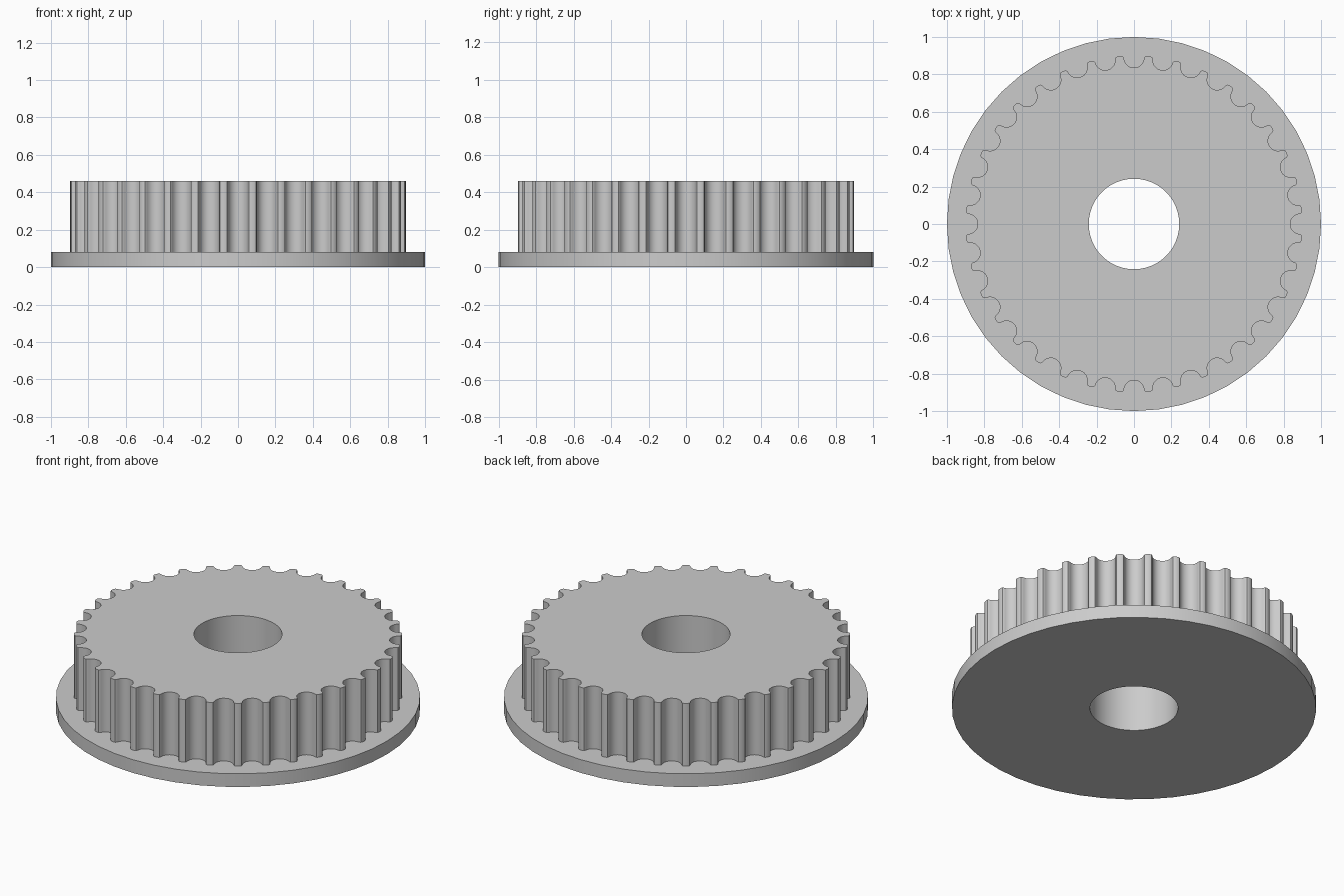
import bpy
import bmesh
from math import sin, cos, pi, sqrt

cube = bpy.data.objects.get("Cube")
if cube:
    bpy.data.objects.remove(cube, do_unlink=True)

TEETH = 36
FLANGE_R, HUB_R, BORE_R = 1.0, 0.9, 0.242
FLANGE_Z, TOP_Z = 0.08, 0.46

# Half of one belt groove: (sideways offset, depth), from the tooth tip to the groove floor
HALF_GROOVE = [(0.068, 0.0), (0.059, 0.003), (0.0545, 0.0105), (0.0525, 0.019),
               (0.050, 0.0275), (0.046, 0.0355), (0.041, 0.043), (0.0325, 0.051),
               (0.0225, 0.057), (0.0115, 0.0605)]
GROOVE = ([(-t, d) for t, d in HALF_GROOVE] + [(0, 0.0615)]
          + HALF_GROOVE[::-1])


def circle(radius, sides):
    return [(radius * cos(2 * pi * i / sides), radius * sin(2 * pi * i / sides))
            for i in range(sides)]


def toothed_outline():
    points = []
    base = sqrt(HUB_R ** 2 - HALF_GROOVE[0][0] ** 2)
    for i in range(TEETH):
        a = 2 * pi * i / TEETH
        for t, d in GROOVE:
            r = base - d
            points.append((r * cos(a) - t * sin(a), r * sin(a) + t * cos(a)))
        tip = a + pi / TEETH
        points.append((HUB_R * cos(tip), HUB_R * sin(tip)))
    return points


bm = bmesh.new()


def loop(points, z):
    verts = [bm.verts.new((x, y, z)) for x, y in points]
    edges = [bm.edges.new((verts[i - 1], verts[i])) for i in range(len(verts))]
    return verts, edges


def wall(lower, upper):
    a, b = lower[0], upper[0]
    for i in range(len(a)):
        bm.faces.new((a[i - 1], a[i], b[i], b[i - 1]))


def flat_ring(outer, inner):
    bmesh.ops.triangle_fill(bm, use_beauty=True, edges=outer[1] + inner[1],
                            normal=(0, 0, 1))


# Outlines of the flange, the toothed hub and the shaft bore
flange = circle(FLANGE_R, 48)
teeth = toothed_outline()
bore = circle(BORE_R, 48)
flange_low, flange_high = loop(flange, 0), loop(flange, FLANGE_Z)
teeth_low, teeth_high = loop(teeth, FLANGE_Z), loop(teeth, TOP_Z)
bore_low, bore_high = loop(bore, 0), loop(bore, TOP_Z)

# Underside, ledge and top
flat_ring(flange_low, bore_low)
flat_ring(flange_high, teeth_low)
flat_ring(teeth_high, bore_high)

# Flange rim, teeth and bore walls
wall(flange_low, flange_high)
wall(teeth_low, teeth_high)
wall(bore_low, bore_high)

bmesh.ops.recalc_face_normals(bm, faces=bm.faces)
mesh = bpy.data.meshes.new("toothed_pulley")
bm.to_mesh(mesh)
bm.free()
pulley = bpy.data.objects.new("toothed_pulley", mesh)
bpy.context.collection.objects.link(pulley)

# Plain grey material
grey = bpy.data.materials.new("light_grey")
grey.use_nodes = True
colour = (0.6, 0.6, 0.6, 1)
grey.diffuse_color = colour
grey.node_tree.nodes["Principled BSDF"].inputs["Base Color"].default_value = colour
mesh.materials.append(grey)

# Smooth round walls with crisp rims
bpy.ops.object.select_all(action='DESELECT')
pulley.select_set(True)
bpy.context.view_layer.objects.active = pulley
bpy.ops.object.shade_smooth_by_angle(angle=pi / 6)
